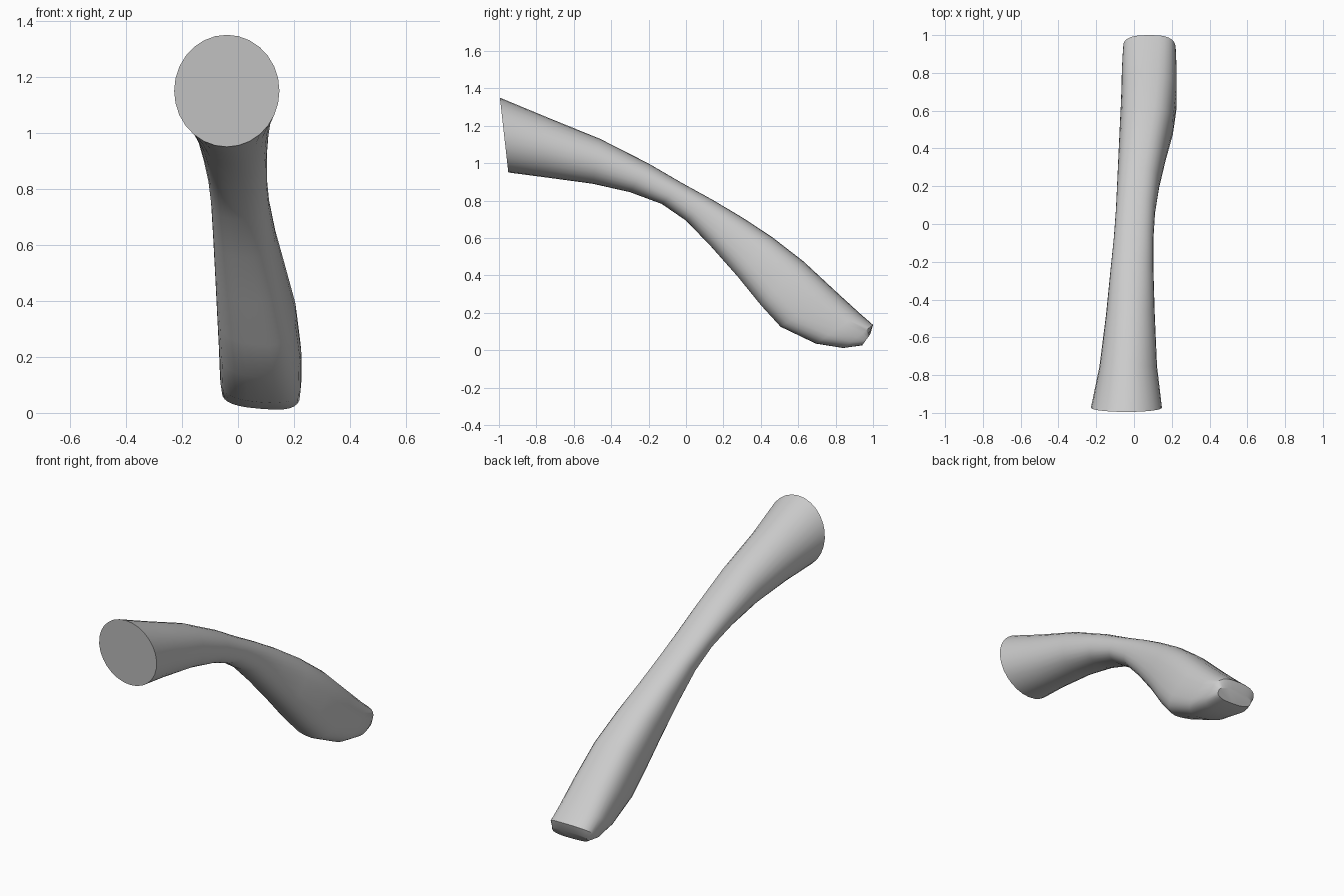
import bpy, bmesh, math
from mathutils import Vector

if "Cube" in bpy.data.objects:
    bpy.data.objects.remove(bpy.data.objects["Cube"])

# Cross-sections: top (y, z), underside (y, z), left x, right x, squareness, lower-left lift
SECTIONS = [
    (-0.995, 1.35, -0.95, 0.95, -0.228, 0.148, 2.0, 0.0),
    (-0.75, 1.248, -0.76, 0.925, -0.183, 0.122, 2.0, 0.0),
    (-0.46, 1.130, -0.50, 0.890, -0.148, 0.110, 2.1, 0.0),
    (-0.20, 0.998, -0.30, 0.845, -0.125, 0.103, 2.2, 0.0),
    (-0.02, 0.893, -0.13, 0.782, -0.107, 0.103, 2.3, 0.0),
    (0.14, 0.805, 0.00, 0.690, -0.096, 0.112, 2.4, 0.05),
    (0.30, 0.710, 0.13, 0.550, -0.089, 0.135, 2.4, 0.1),
    (0.46, 0.605, 0.27, 0.385, -0.082, 0.170, 2.5, 0.15),
    (0.63, 0.473, 0.39, 0.230, -0.075, 0.208, 2.6, 0.2),
    (0.80, 0.315, 0.49, 0.115, -0.068, 0.226, 2.7, 0.25),
    (0.93, 0.196, 0.68, 0.025, -0.064, 0.226, 2.8, 0.3),
    (1.00, 0.135, 0.83, 0.003, -0.058, 0.222, 2.9, 0.35),
    (0.985, 0.085, 0.94, 0.023, -0.030, 0.200, 2.6, 0.2),
]
SIDES = 28


def signed_power(value, exponent):
    return math.copysign(abs(value) ** exponent, value)


def make_ring(bm, section):
    top_y, top_z, low_y, low_z, left, right, square, lift = section
    top, low = Vector((0, top_y, top_z)), Vector((0, low_y, low_z))
    ring = []
    for i in range(SIDES):
        a = 2 * math.pi * i / SIDES
        u = signed_power(math.cos(a), 2 / square)
        v = signed_power(math.sin(a), 2 / square)
        # raise the underside toward the left
        v += lift * (1 - u) / 2 * (1 - v) / 2
        p = low.lerp(top, (v + 1) / 2)
        p.x = (left + right) / 2 + u * (right - left) / 2
        ring.append(bm.verts.new(p))
    return ring


# Curved limb, narrow in the middle and flared at both ends
bm = bmesh.new()
rings = [make_ring(bm, s) for s in SECTIONS]
for a, b in zip(rings, rings[1:]):
    for i in range(SIDES):
        j = (i + 1) % SIDES
        bm.faces.new((a[i], a[j], b[j], b[i]))
# flat ends
bm.faces.new(rings[0])
bm.faces.new(rings[-1])
bmesh.ops.recalc_face_normals(bm, faces=bm.faces)

mesh = bpy.data.meshes.new("curved_limb")
bm.to_mesh(mesh)
bm.free()
limb = bpy.data.objects.new("curved_limb", mesh)
bpy.context.collection.objects.link(limb)
bpy.context.view_layer.objects.active = limb
limb.select_set(True)
bpy.ops.object.shade_smooth_by_angle(angle=math.radians(40))
